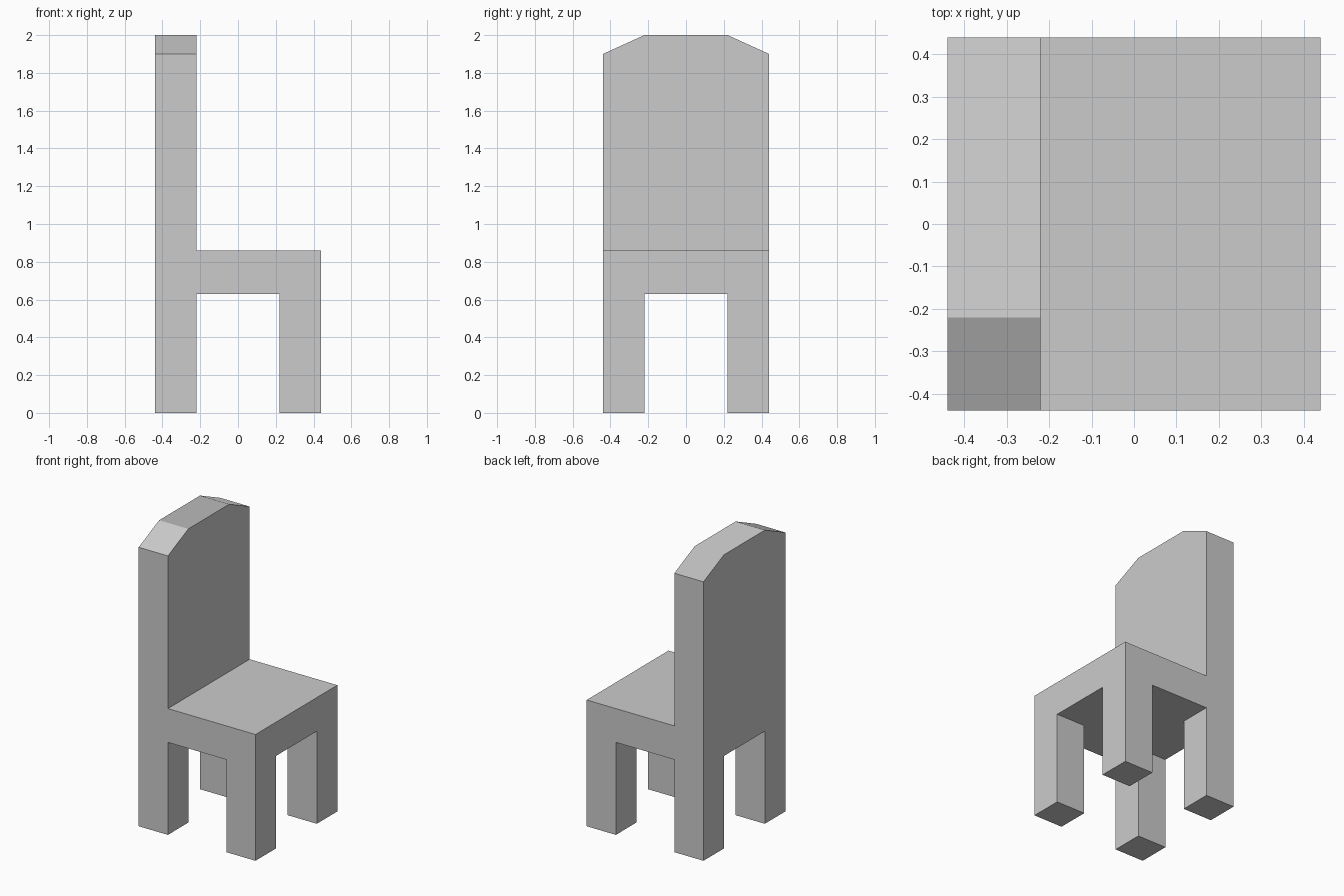
import bpy, bmesh
from mathutils import Matrix, Vector

if "Cube" in bpy.data.objects:
    bpy.data.objects.remove(bpy.data.objects["Cube"])

HALF, INNER = 0.44, 0.22           # outer half width, inner edge of legs and back
SEAT_LOW, SEAT_TOP = 0.63, 0.86
SHOULDER, TOP = 1.90, 2.00


def pull(bm, faces, z):
    """Extrude the faces vertically to height z and return the new vertices."""
    new = bmesh.ops.extrude_face_region(bm, geom=faces)["geom"]
    old = [f for f in faces if f.is_valid]
    if old:
        bmesh.ops.delete(bm, geom=old, context='FACES')
    verts = [g for g in new if isinstance(g, bmesh.types.BMVert)]
    for v in verts:
        v.co.z = z
    return verts


bm = bmesh.new()

# Seat slab, cut into a 3 x 3 layout
bmesh.ops.create_cube(bm, size=1, matrix=(
    Matrix.Translation((0, 0, (SEAT_LOW + SEAT_TOP) / 2))
    @ Matrix.Diagonal((2 * HALF, 2 * HALF, SEAT_TOP - SEAT_LOW, 1))))
for axis in (Vector((1, 0, 0)), Vector((0, 1, 0))):
    for side in (-INNER, INNER):
        bmesh.ops.bisect_plane(bm, geom=bm.verts[:] + bm.edges[:] + bm.faces[:],
                               plane_co=axis * side, plane_no=axis)

# Four legs, pulled down from the bottom corners
bm.normal_update()
corners = [f for f in bm.faces if f.normal.z < -0.9
           and min(abs(c) for c in f.calc_center_median().xy) > INNER]
for face in corners:
    pull(bm, [face], 0)

# Backrest, pulled up from the rear row, with sloped shoulders
bm.normal_update()
rear = [f for f in bm.faces if f.normal.z > 0.9
        and f.calc_center_median().x < -INNER]
for v in pull(bm, rear, TOP):
    if abs(v.co.y) > INNER + 0.01:
        v.co.z = SHOULDER

# Merge coplanar faces
bmesh.ops.dissolve_limit(bm, angle_limit=0.01, verts=bm.verts[:], edges=bm.edges[:])
bmesh.ops.recalc_face_normals(bm, faces=bm.faces[:])

mesh = bpy.data.meshes.new("chair")
bm.to_mesh(mesh)
bm.free()
bpy.context.collection.objects.link(bpy.data.objects.new("chair", mesh))
